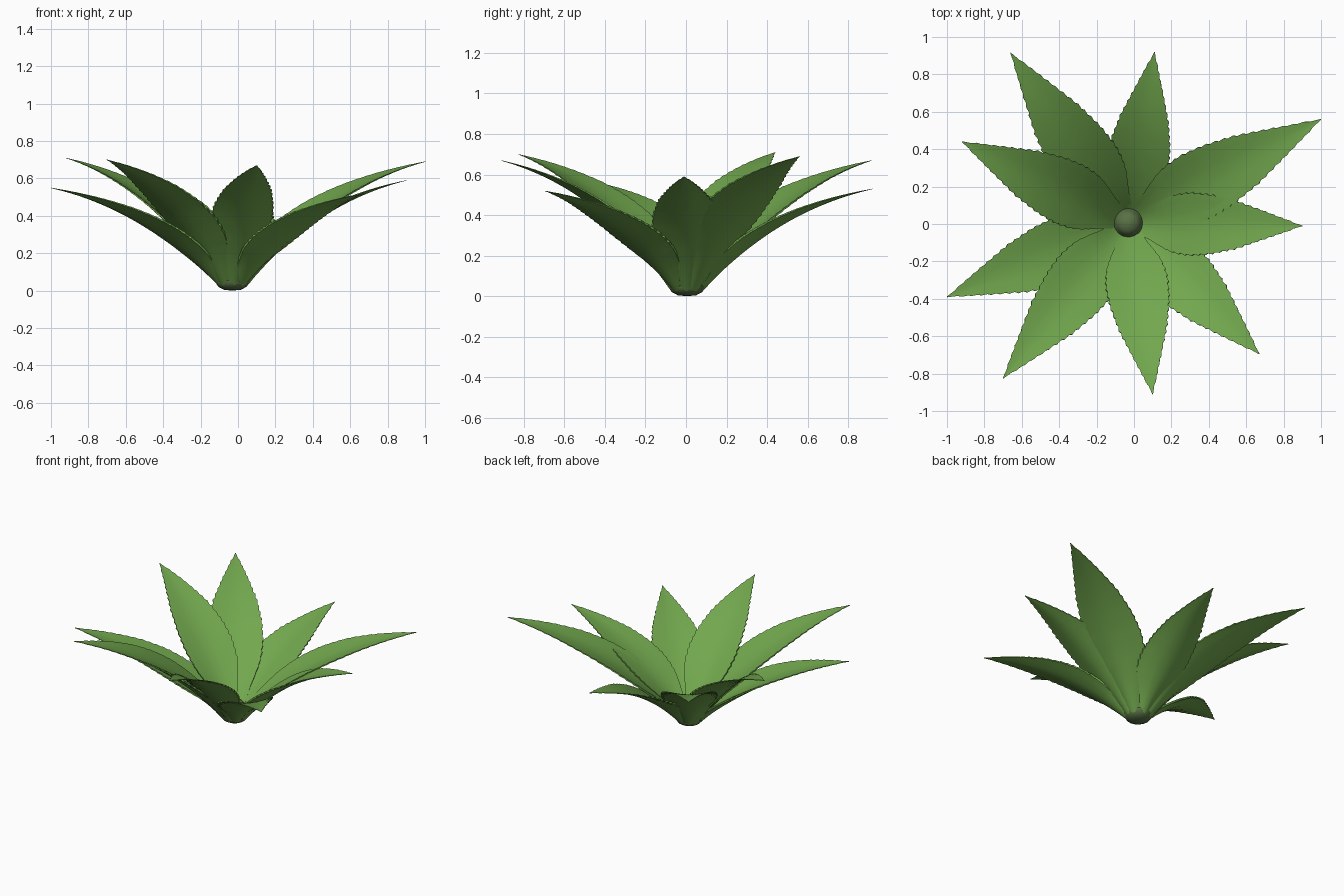
import bpy, bmesh, math
from mathutils import Vector

cube = bpy.data.objects.get("Cube")
if cube:
    bpy.data.objects.remove(cube, do_unlink=True)


def make_material(name, color):
    mat = bpy.data.materials.new(name)
    mat.use_nodes = True
    mat.diffuse_color = color
    bsdf = next(n for n in mat.node_tree.nodes if n.type == 'BSDF_PRINCIPLED')
    bsdf.inputs["Base Color"].default_value = color
    return mat


leaf_green = make_material("leaf green", (0.165, 0.385, 0.075, 1))
core_green = make_material("dull core green", (0.1, 0.165, 0.06, 1))

CENTER = Vector((-0.03, 0.005, 0))
# Half width along the leaf: (position, half width)
PROFILE = [(0, .05), (.12, .09), (.25, .133), (.38, .15), (.5, .142),
           (.65, .112), (.8, .066), (.92, .026), (1, .002)]
COLUMNS = [-1, -.8, -.4, 0, .4, .8, 1]
TEETH = 19


def half_width(t):
    for (t0, w0), (t1, w1) in zip(PROFILE, PROFILE[1:]):
        if t <= t1:
            return w0 + (w1 - w0) * (t - t0) / (t1 - t0)
    return PROFILE[-1][1]


def leaf_rows():
    """Stations along the leaf with the tooth offset of the edge."""
    rows = [(0, 0), (.06, 0), (.12, 0)]
    step = (.95 - .16) / TEETH
    for k in range(TEETH):
        t = .16 + k * step
        size = .021 * min(1, (k + 2) / 5) * min(1, (1.06 - t) / .45)
        rows += [(t, -size * .6), (t + step * .68, size)]
    return rows + [(.955, 0), (1, 0)]


def build_leaf(name, tip):
    tip = Vector(tip)
    flat = Vector((tip.x - CENTER.x, tip.y - CENTER.y, 0))
    reach = flat.length
    out = flat.normalized()
    side = Vector((-out.y, out.x, 0))
    scale = .55 + .45 * reach / .92
    # Arching centre line
    p0 = CENTER + out * .045 + Vector((0, 0, .055))
    p1 = CENTER + out * reach * .42 + Vector((0, 0, tip.z * .8))
    bm = bmesh.new()
    loops = []
    for t, tooth in leaf_rows():
        point = p0 * (1 - t) ** 2 + p1 * 2 * t * (1 - t) + tip * t * t
        along = ((p1 - p0) * (1 - t) + (tip - p1) * t).normalized()
        normal = along.cross(side).normalized()
        if normal.z < 0:
            normal = -normal
        width = half_width(t) * scale
        cup = .26 * width * (1 - t * .7)
        edge = .013 * (1 - t) + .002
        belly = .026 * (1 - t) ** 1.3
        top, under = [], []
        for u in COLUMNS:
            across = u * width + (math.copysign(tooth, u) if abs(u) == 1 else 0)
            surface = point + side * across + normal * cup * (u * u - .35)
            top.append(bm.verts.new(surface))
            under.append(bm.verts.new(surface - normal * (edge + belly * (1 - u * u))))
        loops.append(top + under[::-1])
    n = len(loops[0])
    for a, b in zip(loops, loops[1:]):
        for i in range(n):
            j = (i + 1) % n
            bm.faces.new((a[i], a[j], b[j], b[i]))
    bm.faces.new(loops[0])
    bm.faces.new(loops[-1])
    bmesh.ops.recalc_face_normals(bm, faces=bm.faces)
    return finish(name, bm, leaf_green)


def finish(name, bm, mat):
    mesh = bpy.data.meshes.new(name)
    bm.to_mesh(mesh)
    bm.free()
    mesh.materials.append(mat)
    obj = bpy.data.objects.new(name, mesh)
    bpy.context.collection.objects.link(obj)
    bpy.ops.object.select_all(action='DESELECT')
    obj.select_set(True)
    bpy.context.view_layer.objects.active = obj
    bpy.ops.object.shade_smooth_by_angle(angle=math.radians(40))
    return obj


# Ring of leaves, by tip position
TIPS = [(.11, .92, .53), (1, .56, .69), (.9, -.01, .59),
        (.67, -.695, .52), (.1, -.91, .67), (-.7, -.825, .7),
        (-1, -.39, .55), (-.92, .44, .71), (-.66, .915, .67)]
for i, tip in enumerate(TIPS):
    build_leaf(f"leaf_{i + 1}", tip)

# Rounded core: profile of (radius, height) spun about the vertical axis
CORE = [(0, 0), (.045, .004), (.075, .02), (.092, .045), (.09, .065),
        (.075, .085), (.066, .12), (.045, .145), (0, .155)]
bm = bmesh.new()
verts = [bm.verts.new(CENTER + Vector((r, 0, z))) for r, z in CORE]
edges = [bm.edges.new(pair) for pair in zip(verts, verts[1:])]
bmesh.ops.spin(bm, geom=verts + edges, cent=CENTER, axis=(0, 0, 1),
               angle=math.tau, steps=16)
bmesh.ops.remove_doubles(bm, verts=bm.verts, dist=.0005)
bmesh.ops.recalc_face_normals(bm, faces=bm.faces)
finish("core", bm, core_green)
